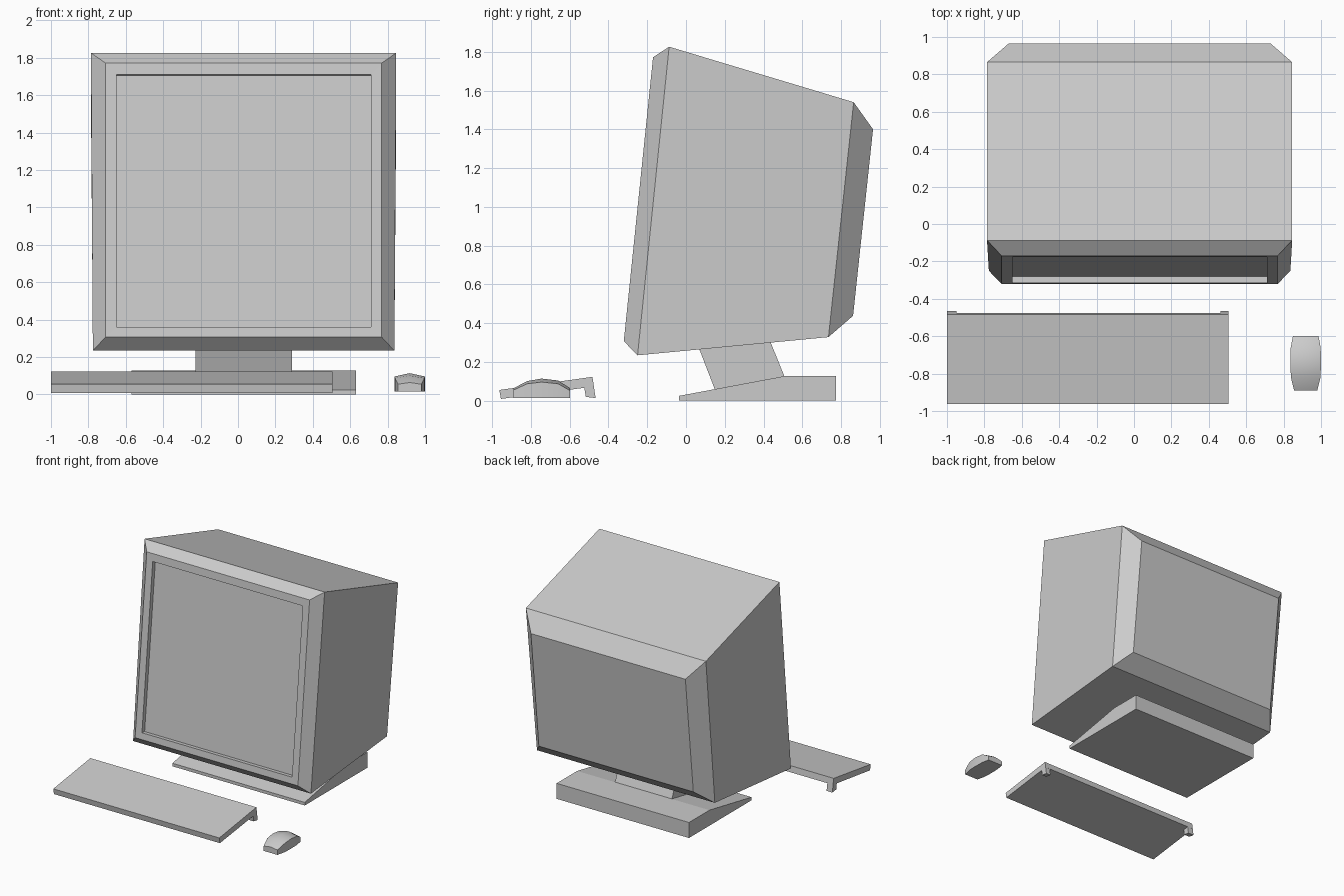
import bpy, bmesh

if "Cube" in bpy.data.objects:
    bpy.data.objects.remove(bpy.data.objects["Cube"])

CX = 0.03  # centre line of the monitor and stand


def make(name, bm):
    bmesh.ops.recalc_face_normals(bm, faces=bm.faces)
    me = bpy.data.meshes.new(name)
    bm.to_mesh(me)
    bm.free()
    ob = bpy.data.objects.new(name, me)
    bpy.context.collection.objects.link(ob)
    return ob


def loft(name, rings):
    """Skin a list of equal-length point rings and cap both ends."""
    bm = bmesh.new()
    vs = [[bm.verts.new(p) for p in r] for r in rings]
    n = len(rings[0])
    for a, b in zip(vs, vs[1:]):
        for i in range(n):
            j = (i + 1) % n
            bm.faces.new((a[i], a[j], b[j], b[i]))
    bm.faces.new(vs[0])
    bm.faces.new(vs[-1])
    return make(name, bm)


def extrude_x(name, profile, x0, x1):
    """Extrude a (y, z) side profile from x0 to x1."""
    return loft(name, [[(x, y, z) for y, z in profile] for x in (x0, x1)])


# Monitor: screen, recess lip, bezel, front rim, rear rim, back panel
# each ring: half width bottom/top, then (y, z) of bottom and top edges
sections = [
    (0.68, 0.68, -0.280, 0.357, -0.141, 1.706),
    (0.68, 0.68, -0.315, 0.360, -0.176, 1.710),
    (0.738, 0.738, -0.321, 0.307, -0.170, 1.772),
    (0.806, 0.816, -0.250, 0.234, -0.087, 1.826),
    (0.806, 0.816, 0.735, 0.328, 0.865, 1.540),
    (0.700, 0.700, 0.862, 0.438, 0.965, 1.400),
]
loft("monitor", [[(CX - wb, yb, zb), (CX + wb, yb, zb),
                  (CX + wt, yt, zt), (CX - wt, yt, zt)]
                 for wb, wt, yb, zb, yt, zt in sections])

# Stand: wedge base and leaning neck
extrude_x("stand_base", [(-0.035, 0), (-0.035, 0.025), (0.51, 0.127),
                         (0.775, 0.127), (0.775, 0)], CX - 0.6, CX + 0.6)
extrude_x("stand_neck", [(0.15, 0.055), (0.51, 0.12),
                         (0.435, 0.305), (0.065, 0.275)], CX - 0.258, CX + 0.258)

# Keyboard: tilted slab with a foot under each rear corner
extrude_x("keyboard", [(-0.963, 0.055), (-0.955, 0.009),
                       (-0.475, 0.073), (-0.483, 0.123)], -1.0, 0.505)
foot = [(-0.525, 0.07), (-0.517, 0.02), (-0.466, 0.013), (-0.483, 0.12)]
for side, x0, x1 in (("left", -1.0, -0.948), ("right", 0.463, 0.505)):
    extrude_x("keyboard_foot_" + side, foot, x0, x1)

# Mouse: rounded shell; y, half width, side height, ridge height
MX = 0.918
shell = [(-0.89, 0.062, 0.055, 0.064), (-0.82, 0.079, 0.087, 0.101),
         (-0.745, 0.082, 0.096, 0.114), (-0.66, 0.08, 0.087, 0.104),
         (-0.598, 0.068, 0.052, 0.065)]
mouse = loft("mouse", [[(MX - w, y, 0.015), (MX - w, y, zs), (MX, y, zc),
                        (MX + w, y, zs), (MX + w, y, 0.015)]
                       for y, w, zs, zc in shell])
bpy.context.view_layer.objects.active = mouse
mouse.select_set(True)
bpy.ops.object.shade_smooth_by_angle(angle=0.6)
